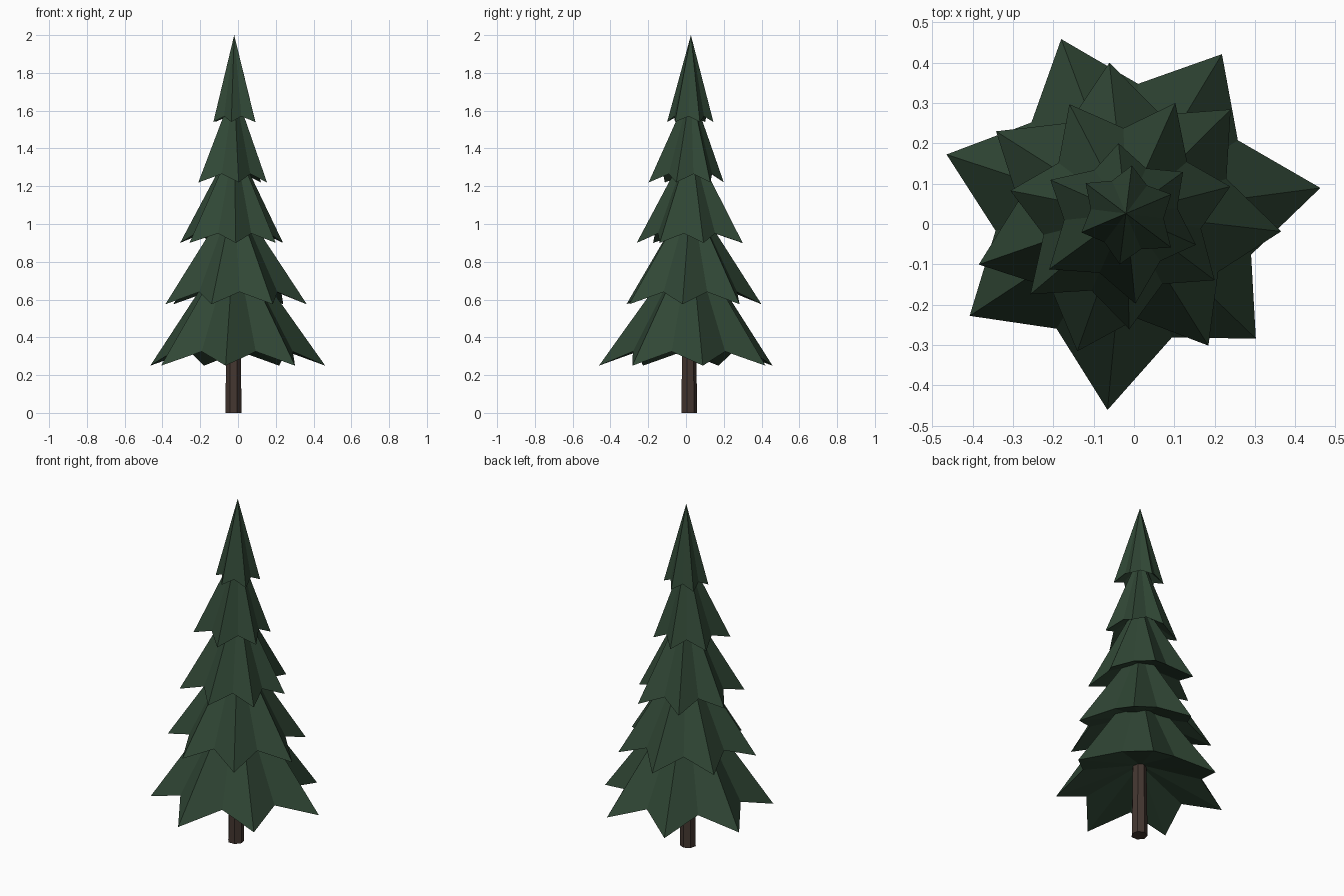
import bpy, bmesh, math

if "Cube" in bpy.data.objects:
    bpy.data.objects.remove(bpy.data.objects["Cube"])

CENTRE = (-0.02, 0.026)


def material(name, rgb):
    m = bpy.data.materials.new(name)
    m.diffuse_color = (*rgb, 1)
    m.use_nodes = True
    m.node_tree.nodes["Principled BSDF"].inputs["Base Color"].default_value = m.diffuse_color
    return m


green = material("needles", (0.03, 0.063, 0.036))
brown = material("bark", (0.058, 0.038, 0.03))


def add_object(name, bm, mat):
    bmesh.ops.recalc_face_normals(bm, faces=bm.faces[:])
    me = bpy.data.meshes.new(name)
    bm.to_mesh(me)
    bm.free()
    me.materials.append(mat)
    ob = bpy.data.objects.new(name, me)
    bpy.context.collection.objects.link(ob)
    return ob


def tier(name, first_angle, radii, z_tip, z_notch, z_apex, notch=0.7):
    """Star-rimmed cone with a shallow hollow underside."""
    bm = bmesh.new()
    cx, cy = CENTRE
    n = len(radii)
    rim = []
    for i, r in enumerate(radii):
        a = math.radians(first_angle) + math.tau * i / n
        rim.append(bm.verts.new((cx + r * math.cos(a), cy + r * math.sin(a), z_tip)))
        b = a + math.pi / n
        q = notch * (r + radii[(i + 1) % n]) / 2
        rim.append(bm.verts.new((cx + q * math.cos(b), cy + q * math.sin(b), z_notch)))
    apex = bm.verts.new((cx, cy, z_apex))
    under = bm.verts.new((cx, cy, z_tip + 0.26 * (z_apex - z_tip)))
    for i, v in enumerate(rim):
        w = rim[(i + 1) % len(rim)]
        bm.faces.new((v, w, apex))
        bm.faces.new((w, v, under))
    return add_object(name, bm, green)


# Branch tiers, bottom to top
tier("branch_tier_1", 7.5, [.486, .461, .461, .468, .463, .489, .447], .25, .325, .93)
tier("branch_tier_2", -6.6, [.387, .366, .376, .381, .386, .362, .386], .575, .64, 1.16)
tier("branch_tier_3", 14.5, [.267, .30, .305, .292, .31, .287, .275], .90, .95, 1.44)
tier("branch_tier_4", -24, [.19, .175, .175, .205, .235, .225], 1.22, 1.265, 1.72)
tier("branch_tier_5", 23, [.122, .12, .125, .12, .127, .14], 1.54, 1.57, 2.0, .72)

# Trunk, slightly tapered
bm = bmesh.new()
bmesh.ops.create_cone(bm, cap_ends=True, segments=7, radius1=0.044, radius2=0.036, depth=0.6)
bmesh.ops.translate(bm, vec=(-0.024, 0.015, 0.3), verts=bm.verts[:])
add_object("trunk", bm, brown)
